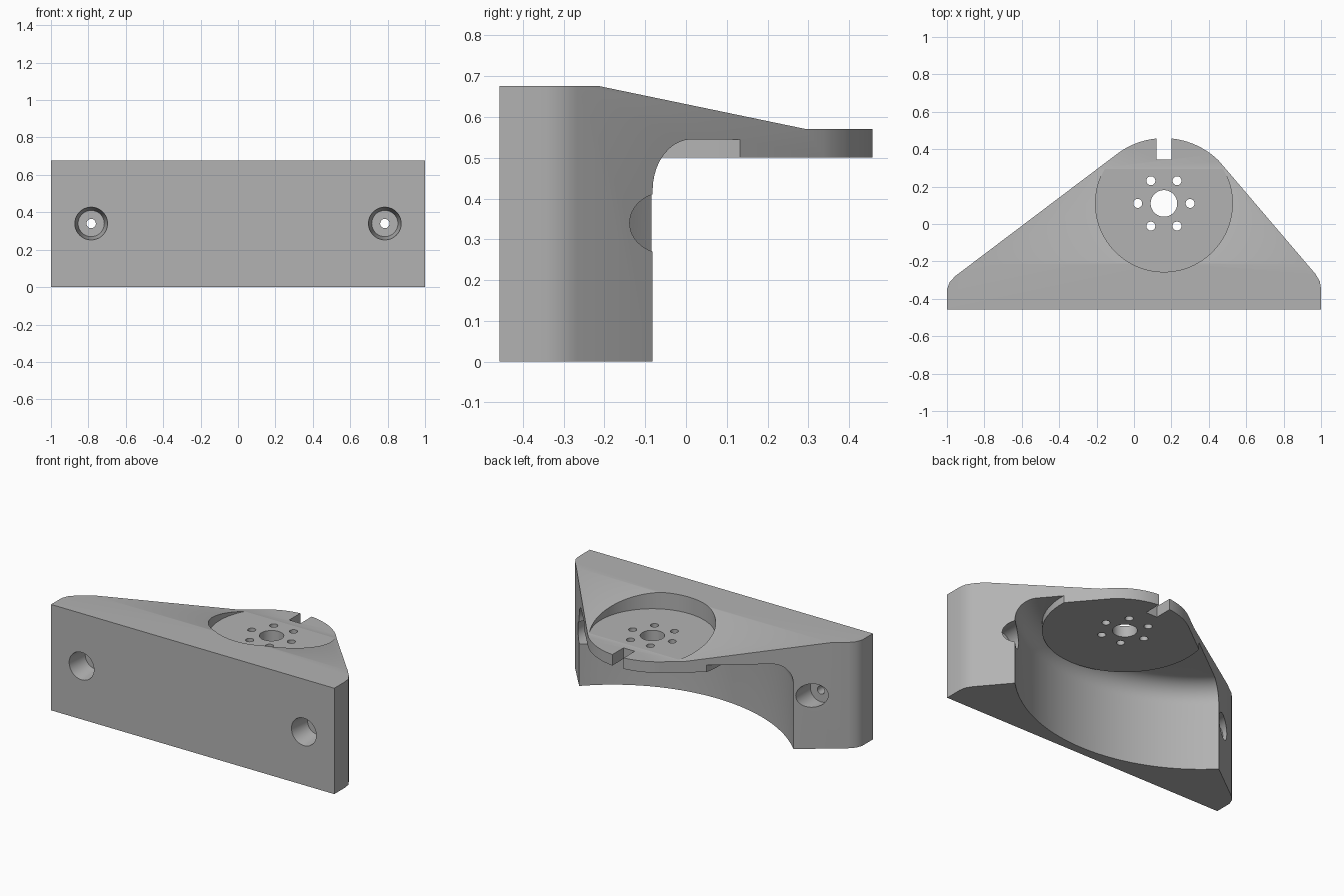
import bpy, bmesh, math
from mathutils import Matrix, Vector

if "Cube" in bpy.data.objects:
    bpy.data.objects.remove(bpy.data.objects["Cube"])

grey = bpy.data.materials.new("plain grey")
grey.use_nodes = True
grey.diffuse_color = (0.45, 0.45, 0.45, 1)
grey.node_tree.nodes["Principled BSDF"].inputs["Base Color"].default_value = grey.diffuse_color

HUB = Vector((0.16, 0.11, 0))


def make(name, bm):
    bmesh.ops.recalc_face_normals(bm, faces=bm.faces)
    mesh = bpy.data.meshes.new(name)
    bm.to_mesh(mesh)
    bm.free()
    mesh.materials.append(grey)
    ob = bpy.data.objects.new(name, mesh)
    bpy.context.collection.objects.link(ob)
    return ob


def prism(name, points, direction):
    """Extrude a closed loop of 3D points along a direction."""
    bm = bmesh.new()
    face = bm.faces.new([bm.verts.new(p) for p in points])
    new = bmesh.ops.extrude_face_region(bm, geom=[face])["geom"]
    bmesh.ops.translate(bm, vec=direction, verts=[v for v in new if isinstance(v, bmesh.types.BMVert)])
    return make(name, bm)


def cylinder(name, start, end, r1, r2=None, sides=48):
    """Cylinder or cone between two points."""
    start, end = Vector(start), Vector(end)
    axis = end - start
    turn = axis.to_track_quat('Z', 'Y').to_matrix().to_4x4()
    bm = bmesh.new()
    bmesh.ops.create_cone(bm, cap_ends=True, segments=sides, radius1=r1,
                          radius2=r1 if r2 is None else r2, depth=axis.length,
                          matrix=Matrix.Translation((start + end) / 2) @ turn)
    return make(name, bm)


def upright(name, x, y, r, z0, z1, sides=48):
    return cylinder(name, (x, y, z0), (x, y, z1), r, sides=sides)


def cut(target, cutter):
    mod = target.modifiers.new("cut", 'BOOLEAN')
    mod.operation, mod.solver, mod.object = 'DIFFERENCE', 'EXACT', cutter
    bpy.context.view_layer.objects.active = target
    bpy.ops.object.modifier_apply(modifier=mod.name)
    bpy.data.objects.remove(cutter)


# Body: plan outline with rounded ends and a round nose
outline = [(-1, -0.457), (1, -0.457), (1, -0.345), (0.993, -0.305), (0.97, -0.267)]
for i in range(25):
    deg = 38 + i * (131 - 38) / 24
    r = 0.349 + 0.017 * ((deg - 90) / 45) ** 2
    outline.append((HUB.x + r * math.cos(math.radians(deg)), HUB.y + r * math.sin(math.radians(deg))))
outline += [(-0.955, -0.278), (-0.985, -0.31), (-1, -0.35)]
body = prism("bracket_body", [(x, y, 0) for x, y in outline], (0, 0, 0.676))

# Sloping top
slope = [(-0.215, 0.676), (0.295, 0.57), (0.7, 0.57), (0.7, 0.9), (-0.215, 0.9)]
cut(body, prism("slope_cutter", [(-1.5, y, z) for y, z in slope], (3, 0, 0)))

# Round recess above the mounting plate
cut(body, upright("recess_cutter", HUB.x, HUB.y, 0.366, 0.5701, 0.9, 96))

# Curved hollow under the plate, with a filleted ceiling
R, FILLET, CEILING = 1.06, 0.125, 0.545
profile = [(0, -0.2), (R, -0.2)]
for i in range(11):
    a = math.radians(9 * i)
    profile.append((R - FILLET + FILLET * math.cos(a), CEILING - FILLET + FILLET * math.sin(a)))
profile.append((0, CEILING))
bm = bmesh.new()
verts = [bm.verts.new((x, 0, z)) for x, z in profile]
edges = [bm.edges.new(pair) for pair in zip(verts, verts[1:])]
bmesh.ops.spin(bm, geom=verts + edges, axis=(0, 0, 1), cent=(0, 0, 0), angle=math.tau, steps=160)
bmesh.ops.remove_doubles(bm, verts=bm.verts, dist=0.0001)
bmesh.ops.translate(bm, vec=(0.055, 0.66, 0), verts=bm.verts)
hollow = make("hollow_cutter", bm)
cut(hollow, upright("pad_keep", HUB.x, HUB.y, 0.47, 0.5, 0.9, 96))
cut(body, hollow)

# Centre hole, ring of bolt holes and nose notch
cut(body, upright("centre_hole", HUB.x, HUB.y, 0.071, 0.3, 0.9))
for i in range(6):
    a = math.radians(60 * i)
    cut(body, upright("bolt_hole", HUB.x + 0.14 * math.cos(a), HUB.y + 0.14 * math.sin(a), 0.024, 0.3, 0.9, 24))
notch = [(0.12, 0.345), (0.2, 0.345), (0.2, 0.6), (0.12, 0.6)]
cut(body, prism("notch_cutter", [(x, y, 0.3) for x, y in notch], (0, 0, 0.6)))

# Wall screw holes: tapered front bore, rear bore and small through hole
for x in (-0.785, 0.785):
    z = 0.34
    cut(body, cylinder("front_bore", (x, -0.46, z), (x, -0.32, z), 0.088, 0.07))
    cut(body, cylinder("rear_bore", (x, -0.24, z), (x, 0.3, z), 0.075))
    cut(body, cylinder("screw_hole", (x, -0.5, z), (x, 0.3, z), 0.025, sides=24))

# Smooth curved walls, keep edges sharp
bpy.ops.object.select_all(action='DESELECT')
body.select_set(True)
bpy.context.view_layer.objects.active = body
bpy.ops.object.shade_smooth_by_angle(angle=math.radians(25))
